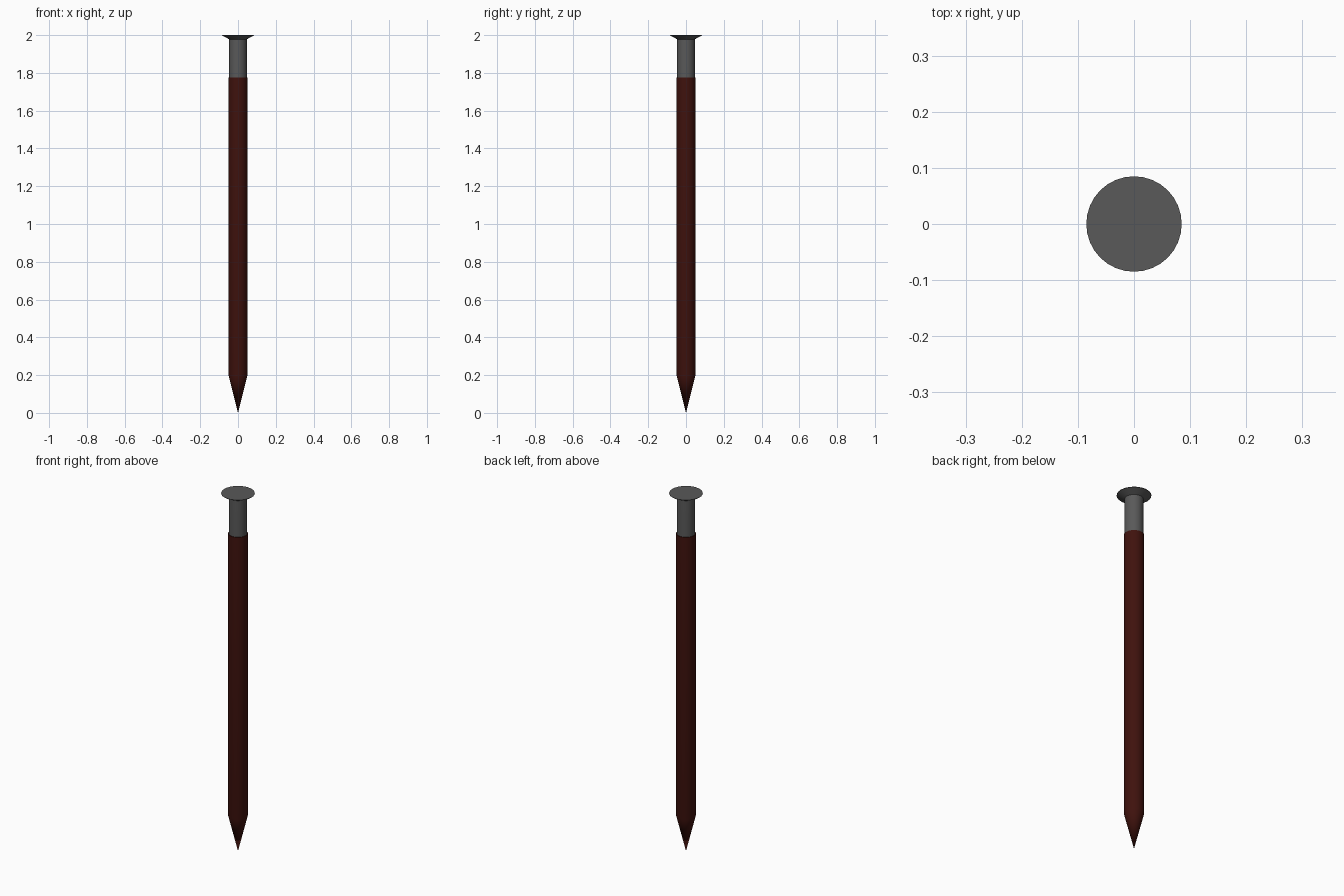
import bpy, bmesh, math

if "Cube" in bpy.data.objects:
    bpy.data.objects.remove(bpy.data.objects["Cube"])

SIDES = 32


def lathe(name, profile, color):
    """Revolve (radius, z) points round the z axis; radius 0 makes a pole."""
    bm = bmesh.new()
    rings = []
    for r, z in profile:
        if r == 0:
            rings.append([bm.verts.new((0, 0, z))] * SIDES)
        else:
            rings.append([bm.verts.new((r * math.cos(2 * math.pi * i / SIDES),
                                        r * math.sin(2 * math.pi * i / SIDES), z))
                          for i in range(SIDES)])
    for a, b in zip(rings, rings[1:]):
        for i in range(SIDES):
            j = (i + 1) % SIDES
            corners = list(dict.fromkeys((a[i], a[j], b[j], b[i])))
            bm.faces.new(corners)
    bmesh.ops.recalc_face_normals(bm, faces=bm.faces)
    mesh = bpy.data.meshes.new(name)
    bm.to_mesh(mesh)
    bm.free()
    obj = bpy.data.objects.new(name, mesh)
    bpy.context.collection.objects.link(obj)
    mat = bpy.data.materials.new(name + "_color")
    mat.diffuse_color = color
    mat.use_nodes = True
    mat.node_tree.nodes["Principled BSDF"].inputs["Base Color"].default_value = mat.diffuse_color
    mesh.materials.append(mat)
    bpy.context.view_layer.objects.active = obj
    obj.select_set(True)
    bpy.ops.object.shade_smooth_by_angle(angle=math.radians(25))
    obj.select_set(False)
    return obj


# Steel nail: pointed tip, straight shank, flared flat head
lathe("nail", [(0, 0.003), (0.0465, 0.2), (0.0465, 1.978),
               (0.085, 1.998), (0.085, 2.0), (0, 2.0)],
      (0.1, 0.1, 0.1, 1))

# Dark red coating, a thin sleeve over the shank and tip
lathe("coating", [(0, 0), (0.05, 0.2), (0.05, 1.775), (0.0465, 1.775)],
      (0.05, 0.006, 0.004, 1))
